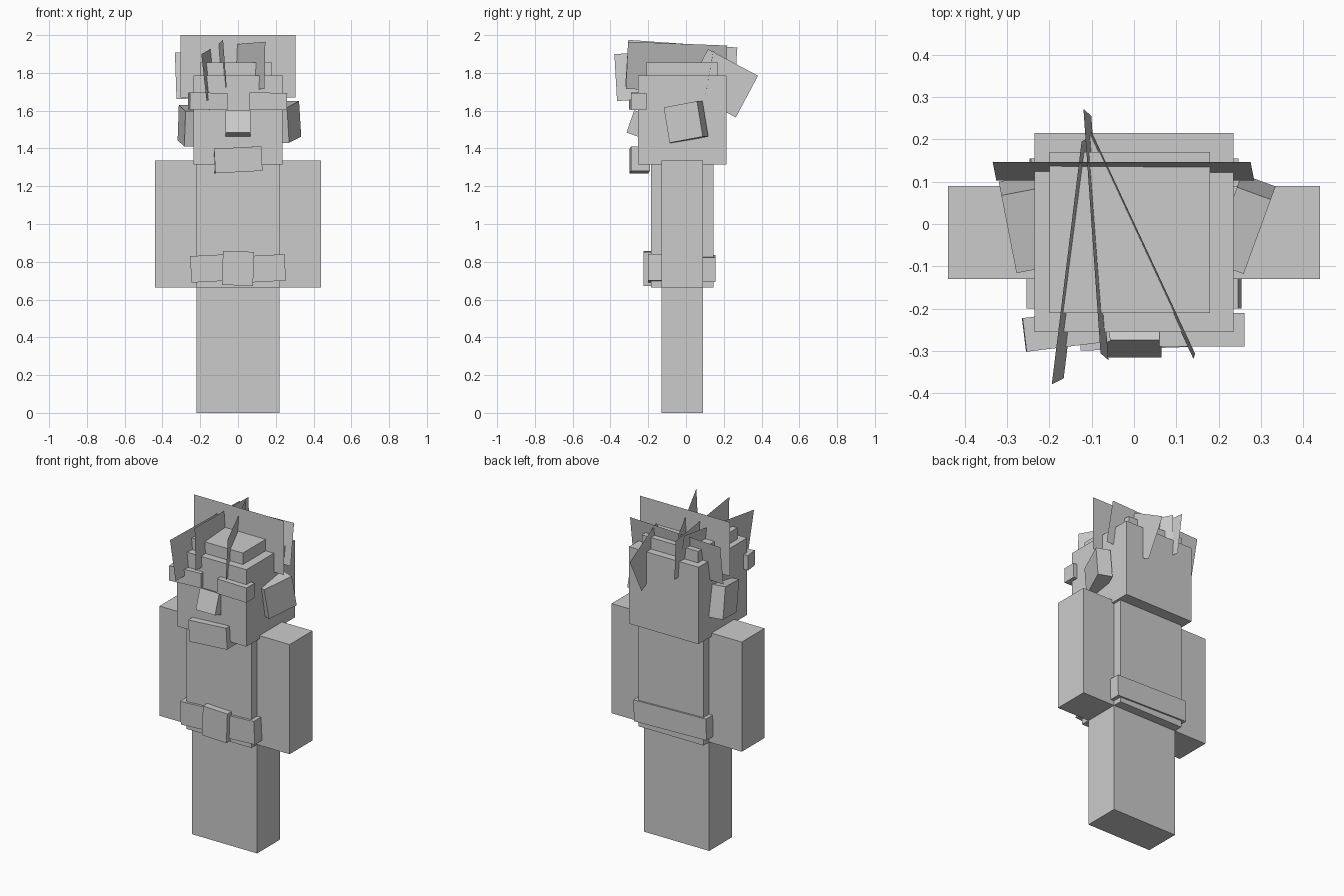
import bpy
import bmesh
from math import radians
from mathutils import Euler, Matrix, Vector

default_cube = bpy.data.objects.get("Cube")
if default_cube:
    bpy.data.objects.remove(default_cube, do_unlink=True)

# One plain material for the whole figure
grey_colour = (0.6, 0.6, 0.6, 1)
grey_material = bpy.data.materials.new("plain grey")
grey_material.use_nodes = True
grey_material.diffuse_color = grey_colour
shader = grey_material.node_tree.nodes["Principled BSDF"]
shader.inputs["Base Color"].default_value = grey_colour


def place(name, mesh_builder, center, size, pitch, roll, yaw):
    """Scale, rotate and move a unit shape, then link it to the scene."""
    rotation = Euler((radians(pitch), radians(roll), radians(yaw))).to_matrix().to_4x4()
    mesh_builder.transform(Matrix.Translation(center) @ rotation @ Matrix.Diagonal((*size, 1)))
    mesh = bpy.data.meshes.new(name)
    mesh_builder.to_mesh(mesh)
    mesh_builder.free()
    mesh.materials.append(grey_material)
    bpy.context.collection.objects.link(bpy.data.objects.new(name, mesh))


def box(name, center, size, pitch=0, roll=0, yaw=0):
    """Solid block given by its centre and size."""
    builder = bmesh.new()
    bmesh.ops.create_cube(builder, size=1)
    place(name, builder, center, size, pitch, roll, yaw)


def hair_card(name, center, length=0.58, height=0.25, pitch=0, roll=0, yaw=0):
    """Upright flat sheet of hair, running along x before it is turned."""
    builder = bmesh.new()
    bmesh.ops.create_grid(builder, x_segments=1, y_segments=1, size=0.5)
    builder.transform(Matrix.Rotation(radians(90), 4, "X"))
    place(name, builder, center, (length, 1, height), pitch, roll, yaw)


# Body: the arms are half as wide as the legs block
hip_height = 0.67
body_width = 0.44
limb_depth = 0.22
limb_y = -0.02
chest_z = 1
arm_size = Vector((body_width / 2, limb_depth, hip_height))

box("legs", center=(0, limb_y, hip_height / 2), size=(body_width, limb_depth, hip_height))
box("torso", center=(0, limb_y, chest_z), size=(body_width, 0.33, hip_height))
for side, label in ((1, "left"), (-1, "right")):
    box(label + "_arm", center=(side * body_width * 0.75, limb_y, chest_z), size=arm_size)

# Belt: a wide strip behind, two short strips and a buckle in front
belt_z = 0.765
belt_depth = 0.07
box("belt_back", center=(0, 0.12, belt_z), size=(0.49, belt_depth, 0.13), roll=1.5)
for side, label in ((1, "left"), (-1, "right")):
    box(label + "_belt", center=(side * 0.15, -0.165, belt_z),
        size=(0.2, belt_depth, 0.14), roll=-3)
box("buckle", center=(0, -0.19, belt_z), size=(0.165, belt_depth, 0.18), roll=2)

# Head with a low cap of hair
head_width = 0.47
cap_width = 0.38
head_z = 1.55
box("head", center=(0, limb_y, head_z), size=(head_width, head_width, head_width))
box("hair_cap", center=(-0.01, limb_y, 1.8), size=(cap_width, cap_width, 0.11))

# Face pieces
box("nose", center=(0, -0.257, 1.53), size=(0.13, 0.08, 0.125), pitch=-19)
box("chin_piece", center=(0, -0.245, 1.34), size=(0.25, 0.1, 0.13), roll=-3, yaw=2)
for side, label, yaw in ((1, "left", 0), (-1, "right", 7)):
    box(label + "_brow", center=(side * 0.16, -0.25, 1.65),
        size=(0.2, 0.08, 0.09), roll=1, yaw=yaw)

# Ears flare outwards towards the back
for side, label, yaw in ((1, "left", -20), (-1, "right", 11)):
    box(label + "_ear", center=(side * 0.257, 0, head_z - limb_y * side / 2 - 0.02),
        size=(0.085, 0.19, 0.19), pitch=10, yaw=yaw)

# Hair cards crossing one another above the cap
hair_card("hair_card_middle", center=(0, 0.01, 1.835), length=0.61, height=0.33)
hair_card("hair_card_back", center=(-0.025, 0.125, 1.795), length=0.61, pitch=-10, roll=-2)
hair_card("hair_card_right", center=(-0.145, -0.085, 1.795), pitch=-6, roll=-4, yaw=83)
hair_card("hair_card_centre", center=(-0.09, -0.025, 1.83), pitch=-4, roll=4, yaw=94)
hair_card("hair_card_left", center=(0.02, -0.05, 1.83), pitch=2, roll=2, yaw=115)
hair_card("hair_card_rear", center=(0.117, 0.19, 1.745), length=0.3, roll=28, yaw=91)
